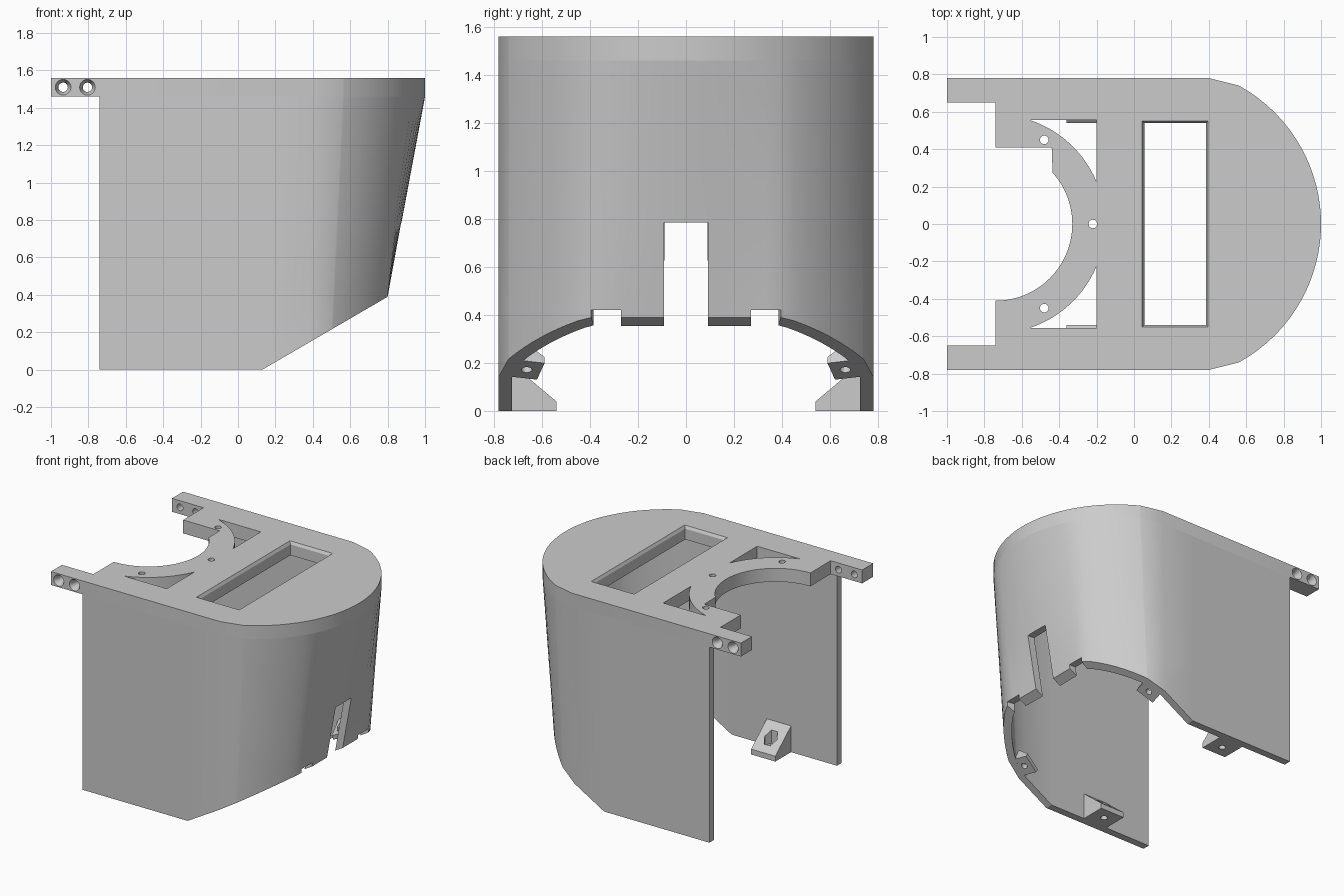
import bpy, bmesh, math
from math import sin, cos, radians, sqrt
from mathutils import Matrix, Vector

old = bpy.data.objects.get("Cube")
if old:
    bpy.data.objects.remove(old)

GREY = (0.6, 0.6, 0.6, 1)
mat = bpy.data.materials.new("plain grey")
mat.use_nodes = True
mat.diffuse_color = GREY
mat.node_tree.nodes["Principled BSDF"].inputs["Base Color"].default_value = GREY

AXES = {"z": lambda u, v, w: (u, v, w),
        "y": lambda u, v, w: (u, w, v),
        "x": lambda u, v, w: (w, u, v)}


def finish(name, bm):
    bmesh.ops.recalc_face_normals(bm, faces=bm.faces)
    me = bpy.data.meshes.new(name)
    bm.to_mesh(me)
    bm.free()
    me.materials.append(mat)
    ob = bpy.data.objects.new(name, me)
    bpy.context.collection.objects.link(ob)
    return ob


def loft(name, lower, upper, lo, hi, axis="z"):
    """Solid between two outlines with equal point counts."""
    put = AXES[axis]
    bm = bmesh.new()
    a = [bm.verts.new(put(u, v, lo)) for u, v in lower]
    b = [bm.verts.new(put(u, v, hi)) for u, v in upper]
    bm.faces.new(a)
    bm.faces.new(b)
    for i in range(len(a)):
        j = (i + 1) % len(a)
        bm.faces.new((a[i], a[j], b[j], b[i]))
    return finish(name, bm)


def prism(name, pts, lo, hi, axis="z"):
    return loft(name, pts, pts, lo, hi, axis)


def circle(u, v, r, n=24):
    return [(u + r * cos(math.tau * i / n), v + r * sin(math.tau * i / n)) for i in range(n)]


def rect(u, v, hu, hv):
    return [(u - hu, v - hv), (u + hu, v - hv), (u + hu, v + hv), (u - hu, v + hv)]


def cut(ob, *cutters):
    """Subtract each cutter, then discard it."""
    for c in cutters:
        mod = ob.modifiers.new("cut", "BOOLEAN")
        mod.operation, mod.solver, mod.object = "DIFFERENCE", "EXACT", c
        bpy.context.view_layer.update()
        me = bpy.data.meshes.new_from_object(
            ob.evaluated_get(bpy.context.evaluated_depsgraph_get()))
        ob.modifiers.clear()
        ob.data = me
        bpy.data.objects.remove(c)


def smooth(ob):
    bpy.ops.object.select_all(action="DESELECT")
    ob.select_set(True)
    bpy.context.view_layer.objects.active = ob
    bpy.ops.object.shade_smooth_by_angle(angle=radians(30))


HALF, TOP, UNDER, WALL, BACK = 0.78, 1.56, 1.46, 0.055, -0.74
NOSE_Z, FOOT_X = 0.39, 0.13
SLOT, NOTCH_IN, NOTCH_OUT = 0.092, 0.27, 0.395
DROP = UNDER - NOSE_Z
SLOPE = NOSE_Z / (0.8 - FOOT_X)

# Positions across the rounded nose, with breaks at the slot and notches
half_ys = [0, 0.045, SLOT, 0.15, 0.21, NOTCH_IN, 0.33, NOTCH_OUT]
half_ys += [NOTCH_OUT + (0.74 - NOTCH_OUT) * sin(radians(a)) for a in range(9, 91, 9)]
ys = [-y for y in half_ys[:0:-1]] + half_ys


def nose(center, radius, limit, shoulder):
    arc = [(min(limit, center + sqrt(radius ** 2 - y * y)), y) for y in ys]
    return [(shoulder, -HALF)] + arc + [(shoulder, HALF)]


def chain(curve):
    """Outer wall line from back right to back left, and its inner offset."""
    outer = ([Vector((BACK, -HALF)), Vector((FOOT_X, -HALF))] + [Vector(p) for p in curve]
             + [Vector((FOOT_X, HALF)), Vector((BACK, HALF))])
    inner = []
    for i, p in enumerate(outer):
        d = (outer[min(i + 1, len(outer) - 1)] - outer[max(i - 1, 0)]).normalized()
        inner.append(p + Vector((-d.y, d.x)) * WALL)
    return outer, inner


nose_top = nose(0.158, 0.842, 1.0, 0.40)
tops = chain(nose_top)
lips = chain(nose(0.0, 0.898, 0.80, 0.38))

# Tapered wall as a grid of cells: the lowest row follows the slanted underside
bm = bmesh.new()
grid = []
for top, lip in zip(tops, lips):
    side = []
    for a, b in zip(top, lip):
        low = (UNDER - SLOPE * (a.x - FOOT_X)) / (DROP + SLOPE * (b.x - a.x))
        steps = [min(low, UNDER / DROP)] + [(UNDER - z) / DROP for z in (0.42, 0.785, UNDER)]
        side.append([bm.verts.new((*a.lerp(b, t), UNDER - DROP * t)) for t in steps])
    grid.append(side)
outer, inner = grid
count = len(outer) - 1


def solid(i, row):
    if not (0 <= i < count and 0 <= row < 3):
        return False
    mid = abs(tops[0][i].y + tops[0][i + 1].y) / 2
    slot = mid < SLOT and row < 2
    notch = NOTCH_IN < mid < NOTCH_OUT and row < 1
    return not (slot or notch)


for i in range(count):
    for r in range(3):
        if not solid(i, r):
            continue
        for s in grid:
            bm.faces.new((s[i][r], s[i + 1][r], s[i + 1][r + 1], s[i][r + 1]))
        for di, c in ((-1, i), (1, i + 1)):
            if not solid(i + di, r):
                bm.faces.new((outer[c][r], inner[c][r], inner[c][r + 1], outer[c][r + 1]))
        for dr, q in ((-1, r), (1, r + 1)):
            if not solid(i, r + dr):
                bm.faces.new((outer[i][q], outer[i + 1][q], inner[i + 1][q], inner[i][q]))
bmesh.ops.delete(bm, geom=[v for v in bm.verts if not v.link_faces], context="VERTS")
smooth(finish("shell_wall", bm))

# Top plate with mounting arms and a round bay at the back
R_IN, R_OUT = 0.41, 0.585
bay = [(BACK + R_IN * cos(radians(a)), R_IN * sin(radians(a))) for a in range(42, -91, -3)]
outline = ([(-1, -HALF)] + nose_top + [(-1, HALF), (-1, 0.65), (BACK, 0.65),
           (BACK, R_IN), (-0.44, R_IN)] + bay + [(BACK, -0.65), (-1, -0.65)])
plate = prism("top_plate", outline, UNDER, TOP)

# Large window with a chamfered rim
cut(plate, prism("window_cutter", rect(0.22, 0, 0.165, 0.54), 1.4, 1.6),
    loft("rim_cutter", rect(0.22, 0, 0.165, 0.54), rect(0.22, 0, 0.178, 0.553),
         TOP - 0.02, TOP + 0.002))

# Curved corner openings beside the ring
for s in (-1, 1):
    arc = [(BACK + R_OUT * cos(radians(a)), s * R_OUT * sin(radians(a)))
           for a in [22.6 + 49 * i / 16 for i in range(17)]]
    cut(plate, prism("corner_cutter", arc + [(-0.2, s * 0.555)], 1.4, 1.6))

# Ring screw holes
for x, y in ((-0.48, 0.45), (-0.22, 0), (-0.48, -0.45)):
    cut(plate, prism("screw_cutter", circle(x, y, 0.023), 1.4, 1.6))

# Countersunk arm holes
for x in (-0.935, -0.805):
    cut(plate, prism("arm_hole_cutter", circle(x, 1.51, 0.025), -1, 1, "y"))
    for s in (-1, 1):
        cut(plate, loft("countersink_cutter", circle(x, 1.51, 0.025),
                        circle(x, 1.51, 0.043), s * 0.745, s * 0.782, "y"))
smooth(plate)

# Wedge brackets inside the wall, mirrored left and right
for s, side in ((-1, "right"), (1, "left")):
    foot = prism("foot_bracket_" + side,
                 [(s * 0.73, 0), (s * 0.54, 0), (s * 0.54, 0.04), (s * 0.73, 0.2)],
                 -0.36, -0.16, "x")
    cut(foot, prism("bolt_cutter", circle(-0.26, s * 0.63, 0.024), -0.1, 0.4),
        prism("nut_cutter", circle(-0.26, s * 0.63, 0.05, 6), 0.05, 0.4))

    corner = prism("corner_bracket_" + side,
                   [(0, 0), (s * 0.115, 0), (s * 0.115, 0.11), (0, 0.03)],
                   -0.07, 0.07, "x")
    cut(corner, prism("bolt_cutter", circle(0, s * 0.06, 0.022), -0.1, 0.3),
        prism("nut_cutter", circle(0, s * 0.06, 0.042, 6), 0.04, 0.3))
    corner.data.transform(Matrix.Translation((0.413, s * 0.605, 0.165))
                          @ Matrix.Rotation(-math.atan(SLOPE), 4, "Y")
                          @ Matrix.Rotation(-s * radians(13), 4, "Z"))
